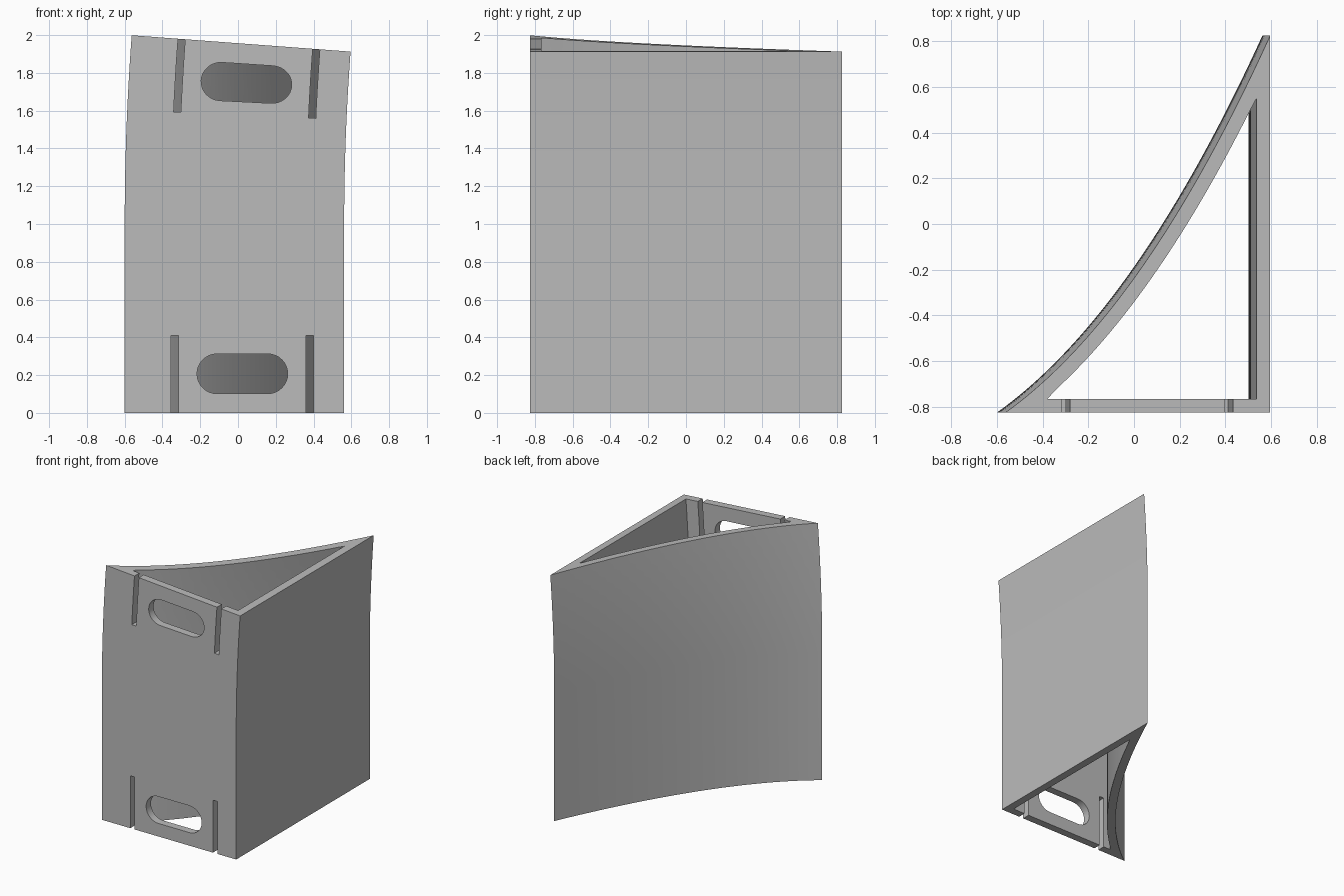
import bpy, bmesh, math
from mathutils import Vector

if "Cube" in bpy.data.objects:
    bpy.data.objects.remove(bpy.data.objects["Cube"], do_unlink=True)

HEIGHT, BEND_START, BEND = 2.0, 1.0, 0.0745
LEFT, RIGHT, FRONT, BACK = -0.6, 0.562, -0.825, 0.825
WALL = 0.062


def prism(name, points, axis, start, end):
    """Closed prism from a 2D outline, extruded along y or z."""
    bm = bmesh.new()
    place = (lambda u, v: (u, v, start)) if axis == 'Z' else (lambda u, v: (u, start, v))
    face = bm.faces.new([bm.verts.new(place(u, v)) for u, v in points])
    move = Vector((0, 0, end - start)) if axis == 'Z' else Vector((0, end - start, 0))
    grown = bmesh.ops.extrude_face_region(bm, geom=[face])["geom"]
    bmesh.ops.translate(bm, vec=move, verts=[g for g in grown if isinstance(g, bmesh.types.BMVert)])
    bmesh.ops.recalc_face_normals(bm, faces=bm.faces)
    mesh = bpy.data.meshes.new(name)
    bm.to_mesh(mesh)
    bm.free()
    obj = bpy.data.objects.new(name, mesh)
    bpy.context.collection.objects.link(obj)
    return obj


# Curved back wall: outer line and its inward offset
a, ctrl, c = Vector((LEFT, FRONT)), Vector((0.005, -0.395)), Vector((RIGHT, BACK))
outer, inner = [], []
for i in range(41):
    t = i / 40
    p = a * (1 - t) ** 2 + ctrl * 2 * t * (1 - t) + c * t * t
    d = ((ctrl - a) * (1 - t) + (c - ctrl) * t).normalized()
    outer.append(p)
    inner.append(p + Vector((d.y, -d.x)) * WALL)
corner_front, corner_back = Vector((-0.415, FRONT + 0.06)), Vector((RIGHT - 0.06, 0.55))
inner = [p for p in inner if corner_front.y + 0.02 < p.y < corner_back.y - 0.03
         and p.x < corner_back.x - 0.01]
inner = [corner_front] + inner + [corner_back]

body = prism("curved_duct", outer + [Vector((RIGHT, FRONT))], 'Z', 0, HEIGHT)
cutters = [prism("hollow_cutter", inner + [Vector((RIGHT - 0.06, FRONT + 0.06))],
                 'Z', -0.1, HEIGHT + 0.1)]


# Slots and rounded openings through the front wall, at both ends
def front_cut(name, points):
    cutters.append(prism(name, points, 'Y', FRONT - 0.1, FRONT + 0.075))


for z0, z1 in ((-0.1, 0.41), (1.605, HEIGHT + 0.1)):
    for x in (-0.335, 0.38):
        front_cut("slot_cutter", [(x - 0.019, z0), (x + 0.019, z0), (x + 0.019, z1), (x - 0.019, z1)])
for z in (0.207, 1.783):
    oval = []
    for i in range(34):
        side = 1 if i < 17 else -1
        ang = math.pi * ((i % 17) / 16 - 0.5) + (0 if side > 0 else math.pi)
        oval.append((0.023 + side * 0.135 + 0.105 * math.cos(ang), z + 0.105 * math.sin(ang)))
    front_cut("opening_cutter", oval)

for cutter in cutters:
    cutter.hide_render = True
    mod = body.modifiers.new("cut", 'BOOLEAN')
    mod.operation, mod.solver, mod.object = 'DIFFERENCE', 'EXACT', cutter
bpy.context.view_layer.update()
cut_mesh = bpy.data.meshes.new_from_object(body.evaluated_get(bpy.context.evaluated_depsgraph_get()))
body.modifiers.clear()
body.data = cut_mesh
for cutter in cutters:
    bpy.data.objects.remove(cutter, do_unlink=True)

# Slice the upper half into bands and bend it sideways
bm = bmesh.new()
bm.from_mesh(cut_mesh)
bmesh.ops.triangulate(bm, faces=bm.faces[:])
for i in range(12):
    level = BEND_START + (HEIGHT - BEND_START) * i / 12
    bmesh.ops.bisect_plane(bm, geom=bm.verts[:] + bm.edges[:] + bm.faces[:], dist=1e-5,
                           plane_co=(0, 0, level), plane_no=(0, 0, 1))
centre = LEFT + (HEIGHT - BEND_START) / BEND
for v in bm.verts:
    if v.co.z > BEND_START:
        ang = (v.co.z - BEND_START) / (HEIGHT - BEND_START) * BEND
        radius = centre - v.co.x
        v.co.x = centre - radius * math.cos(ang)
        v.co.z = BEND_START + radius * math.sin(ang)
bm.to_mesh(cut_mesh)
bm.free()

# One plain grey finish
grey = bpy.data.materials.new("plain_grey")
grey.use_nodes = True
colour = (0.5, 0.5, 0.5, 1)
grey.diffuse_color = colour
grey.node_tree.nodes["Principled BSDF"].inputs["Base Color"].default_value = colour
cut_mesh.materials.clear()
cut_mesh.materials.append(grey)
for poly in cut_mesh.polygons:
    poly.material_index = 0

bpy.ops.object.select_all(action='DESELECT')
body.select_set(True)
bpy.context.view_layer.objects.active = body
bpy.ops.object.shade_smooth_by_angle(angle=math.radians(25))
